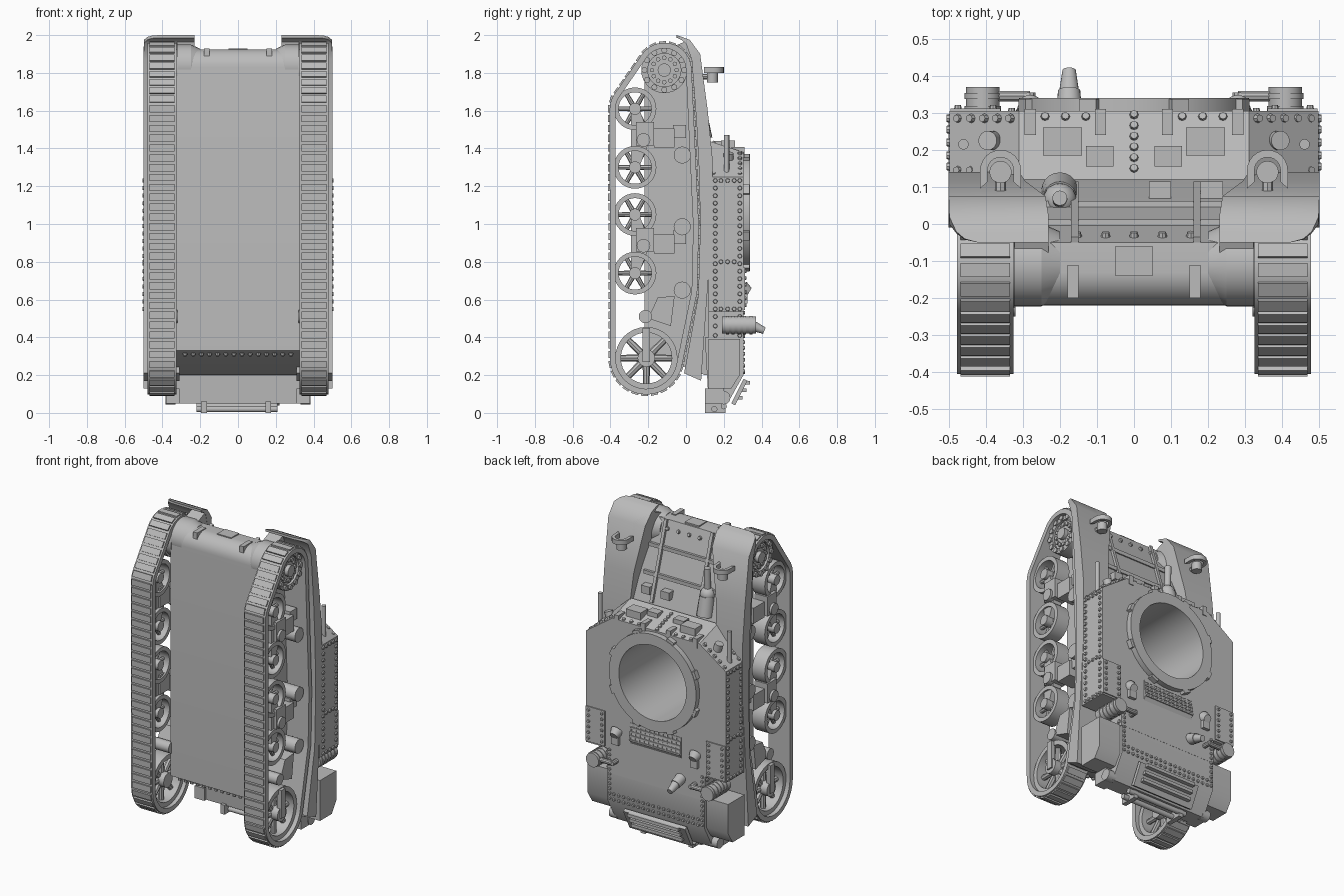
import bpy, bmesh, math
from mathutils import Vector, Matrix

cube = bpy.data.objects.get("Cube")
if cube:
    bpy.data.objects.remove(cube, do_unlink=True)
grey = bpy.data.materials.new("plain_grey")
grey.use_nodes = True
grey.diffuse_color = (.5, .5, .5, 1)
grey.node_tree.nodes["Principled BSDF"].inputs["Base Color"].default_value = grey.diffuse_color
parts = []
bm = bmesh.new()  # the part being built; finish() starts the next one

def finish(name, mirror=False):
    global bm
    bmesh.ops.recalc_face_normals(bm, faces=bm.faces)
    mesh = bpy.data.meshes.new(name)
    bm.to_mesh(mesh)
    bm.free()
    bm = bmesh.new()
    mesh.materials.append(grey)
    ob = bpy.data.objects.new(name, mesh)
    bpy.context.collection.objects.link(ob)
    if mirror:
        ob.modifiers.new("mirror", "MIRROR").use_mirror_merge = False
    parts.append(ob)
    return ob

def loft(sections, closed=False):
    """Skin a row of equal cross-sections, capped unless closed."""
    rows = [[bm.verts.new(p) for p in s] for s in sections]
    for i in range(0 if closed else 1, len(rows)):
        for k in range(len(rows[0])):
            bm.faces.new((rows[i - 1][k - 1], rows[i - 1][k], rows[i][k], rows[i][k - 1]))
    if not closed:
        bm.faces.new(rows[0])
        bm.faces.new(rows[-1][::-1])
    return rows

def prism(pts, a, b, axis="x"):
    """Extrude (y, z) points along x, or (x, z) points along y."""
    return loft([[(t, *p) if axis == "x" else (p[0], t, p[1]) for p in pts] for t in (a, b)])

def box(x, y, z):
    prism([(y[0], z[0]), (y[1], z[0]), (y[1], z[1]), (y[0], z[1])], *x)

def cyl(p, q, r, r2=None, n=20):
    p, q = Vector(p), Vector(q)
    m = Matrix.Translation((p + q) / 2) @ (q - p).to_track_quat("Z", "Y").to_matrix().to_4x4()
    bmesh.ops.create_cone(bm, cap_ends=True, segments=n, radius1=r, radius2=r2 or r,
                          depth=(q - p).length, matrix=m)

def axle(x0, x1, y, z, r, r2=None, n=20):
    cyl((x0, y, z), (x1, y, z), r, r2, n)

def circle(n, start=0):
    return [(math.cos(math.tau * (i + start) / n), math.sin(math.tau * (i + start) / n)) for i in range(n)]

def ring(c, axis, r0, r1, a, b, n=32):
    """Annulus around c from a to b along the x or y axis."""
    corners = ((r0, a), (r1, a), (r1, b), (r0, b))
    loft([[(t, c[0] + r * u, c[1] + r * v) if axis == "x" else (c[0] + r * u, t, c[1] + r * v)
           for r, t in corners] for u, v in circle(n)], True)

def rivets(p, q, n, normal, r=.013):
    p, q, normal = Vector(p), Vector(q), Vector(normal).normalized()
    for i in range(n):
        c = p.lerp(q, i / max(1, n - 1))
        cyl(c - normal * .004, c + normal * .009, r, r * .75, 8)

# Lower hull with rounded nose, sloping front deck and undercut tail
nose = [(-.13 - .09 * math.cos(a), 1.83 + .095 * math.sin(a)) for a in [i * math.pi / 16 for i in range(9)]]
prism([(-.22, .33)] + nose + [(-.05, 1.92), (.1, 1.44), (.14, 1.3), (.14, .2), (.1, .2)], -.325, .325)
hull = finish("lower_hull")

# Upper hull, with corner plates, raked front plate and narrow tail
half = [(.31, 1.38), (.497, 1.25), (.497, .535), (.35, .535), (.35, .38)]
for v in prism(half + [(-x, z) for x, z in half[::-1]], .12, .305, "y")[0]:
    if v.co.z > 1.3:
        v.co.z += .06
body = finish("upper_hull")

# Turret well, cut through both hull parts
cyl((0, -.2, 1.06), (0, .5, 1.06), .24, n=64)
cutter = finish("well_cutter")
for ob in (hull, body):
    mod = ob.modifiers.new("well", "BOOLEAN")
    mod.operation, mod.object, mod.solver = "DIFFERENCE", cutter, "EXACT"
    bpy.context.view_layer.objects.active = ob
    bpy.ops.object.modifier_apply(modifier="well")
parts.remove(cutter)
bpy.data.objects.remove(cutter, do_unlink=True)
ring((0, 1.06), "y", .24, .31, .3, .34, 64)
for u, v in circle(8, .5):
    lug = [(a * u - b * v, 1.06 + a * v + b * u) for a, b in ((.3, -.025), (.327, -.025), (.327, .025), (.3, .025))]
    prism(lug, .3, .337, "y")
finish("turret_ring")

# Rear deck, tail rack and stowage boxes
prism([(.1, .4), (.304, .4), (.304, .2), (.22, .05), (.12, .05)], -.345, .345)
rivets((-.28, -.19, .31), (.28, -.19, .31), 14, (0, -.3, -1))
finish("rear_deck")
prism([(.24, .05), (.26, .04), (.325, .17), (.305, .18)], -.22, .22)
for y, z in ((.15, .02), (.2, .035)):
    axle(-.22, .21, y, z, .016)
for x in (-.18, .16):
    box((x - .015, x + .015), (.1, .21), (0, .06))
for z in (.08, .12, .16):
    box((-.18, .18), (.23 + z / 2, .26 + z / 2), (z - .01, z + .01))
finish("tail_rack")
prism([(.12, .39), (.285, .39), (.285, .2), (.24, .13), (.12, .13)], .34, .5)
axle(.33, .385, .2, .08, .035)
box((.31, .38), (.1, .2), (.05, .13))
finish("stowage_boxes", True)

# Fenders: rounded outer corner at the front tip, inner walls down to the deck
top = [(-.05, 2), (-.04, 1.997), (-.02, 1.99), (.02, 1.975), (.075, 1.9), (.115, 1.6),
       (.14, 1.35), (.14, 1), (.11, .6), (.08, .17)]
low = [(-.05, 1.985), (-.042, 1.983), (-.025, 1.975), (0, 1.955), (.03, 1.87), (.055, 1.55),
       (.068, 1.3), (.076, 1), (.065, .62), (-.01, .21)]
sheet, wall = [], []
for (ya, za), (yb, zb) in zip(top, low):
    inner, outer = .31 - .08 * min(1, max(0, (za - 1.5) / .45)), .5
    if za > 1.95:
        outer -= .08 * (1 - math.sqrt(max(0, 1 - ((.04 - ya) / .09) ** 2)))
    sheet.append([(inner, ya, za), (outer, ya, za), (outer, yb, zb), (inner, yb, zb)])
    if 1.3 < za < 1.98:
        wall.append([(inner, ya, za), (.323, ya, za), (.323, yb - .08, zb - .02), (inner, yb - .08, zb - .02)])
loft(sheet)
loft(wall)
finish("fenders", True)

# Tracks wrap tightly round the wheels
def chain(seq):
    out = []
    for p in seq:
        while len(out) > 1 and (out[-1] - out[-2]).cross(p - out[-2]) <= 0:
            out.pop()
        out.append(p)
    return out[:-1]

rounds = [(-.21, .29, .193), (-.27, 1.61, .134), (-.115, 1.815, .145), (-.02, .985, .088), (-.02, .65, .08)]
dots = sorted((Vector((y + r * u, z + r * v)) for y, z, r in rounds for u, v in circle(48)), key=tuple)
loop = chain(dots) + chain(dots[::-1])
segs = [(a, (b - a).normalized(), (b - a).length) for a, b in zip(loop, loop[1:] + loop[:1])]
step, path, done, k = sum(s[2] for s in segs) / 160, [], 0, 0
for i in range(160):
    while k < len(segs) - 1 and i * step > done + segs[k][2]:
        done += segs[k][2]
        k += 1
    path.append((segs[k][0] + segs[k][1] * (i * step - done), segs[k][1]))
band = []
for p, t in path:
    q = p + Vector((-t.y, t.x)) * .03
    band.append([(.325, *p), (.478, *p), (.478, *q), (.325, *q)])
loft(band, True)
for p, t in path[::2]:
    n = Vector((t.y, -t.x))
    prism([p + t * u + n * v for u, v in ((-.019, -.005), (.019, -.005), (.019, .008), (-.019, .008))], .335, .468)
finish("tracks", True)

# Wheels
def spoked(y, z, r, rim, count, x0, x1):
    ring((y, z), "x", r - rim, r, x0, x1)
    axle(x0, x1 + .01, y, z, r * .28)
    c = Vector(((x0 + x1) / 2, y, z))
    for u, v in circle(count):
        d = Vector((0, u, v))
        cyl(c + d * r * .2, c + d * (r - rim * .5), r * .12, r * .1, 8)

for z in (1.61, 1.3, 1.05, .74):
    spoked(-.27, z, .113, .026, 6, .36, .45)
finish("road_wheels", True)
spoked(-.21, .29, .165, .03, 8, .35, .45)
box((.44, .47), (-.23, -.19), (.27, .45))
prism([(-.2, .5), (-.08, .46), (-.06, .62), (-.15, .61)], .32, .44)
axle(.32, .45, -.215, .51, .035)
finish("rear_idlers", True)
axle(.32, .435, -.115, 1.815, .11, n=32)
ring((-.115, 1.815), "x", .088, .122, .36, .45)
axle(.4, .46, -.115, 1.815, .035)
for u, v in circle(12):
    for d, x, r in ((.105, .46, .016), (.065, .446, .012)):
        axle(.43, x, -.115 + d * u, 1.815 + d * v, r, n=8)
finish("drive_sprockets", True)

# Suspension brackets and return rollers
for z in (1.455, .895):
    box((.32, .44), (-.17, -.06), (z - .05, z + .05))
    box((.32, .42), (-.07, 0), (z, z + .07))
    box((.37, .46), (-.265, -.17), (z - .04, z + .085))
    arm = [(-.29, -.16), (-.25, -.16), (-.2, -.03), (-.2, .03), (-.25, .16), (-.29, .16)]
    prism([(y, z + d) for y, d in arm], .38, .44)
    axle(.4, .475, -.225, z - .01, .036)
for z in (1.365, .985, .65):
    axle(.32, .45, -.02, z, .045)
finish("suspension", True)

# Nose and front deck fittings
axle(.25, .324, -.11, 1.838, .112, n=32)
axle(.2, .25, -.11, 1.838, .09, .112, 32)
box((.15, .18), (-.2, -.11), (1.86, 1.93))
finish("final_drives", True)
box((-.05, .05), (-.14, -.06), (1.9, 1.93))
rivets((-.23, -.03, 1.87), (.23, -.03, 1.87), 7, (0, .94, .35))
for x in (-.16, .17):
    prism([(-.05, 1.92), (-.035, 1.925), (.115, 1.445), (.1, 1.44)], x - .01, x + .01)
for y, z in ((0, 1.76), (.05, 1.6)):
    box((-.26, .26), (y - .02, y + .012), (z - .012, z + .012))
for x in (.07, .21):
    box((x - .03, x + .03), (.06, .115), (1.49, 1.54))
finish("front_deck_fittings")
cyl((-.2, .09, 1.45), (-.2, .07, 1.57), .05, .045)
bmesh.ops.create_uvsphere(bm, u_segments=20, v_segments=12, radius=.045, matrix=Matrix.Translation((-.2, .065, 1.58)))
cyl((-.2, .065, 1.6), (-.2, .07, 1.75), .02)
finish("hull_gun")

# Headlamps with arched guards
cyl((.36, .14, 1.75), (.36, .14, 1.8), .03)
cyl((.36, .08, 1.78), (.36, .14, 1.78), .015, n=8)
arch = [(1, -.9)] + circle(24)[:13] + [(-1, -.9)]
loft([[(.36 + r * u, .145 + r * v, z) for r, z in ((.035, 1.8), (.055, 1.8), (.055, 1.83), (.035, 1.83))]
      for u, v in arch])
finish("headlamps", True)

# Front plate: visors, hinges, ports and aerial posts
for x0, x1, y0, y1, d in ((.14, .245, .185, .26, .035), (.055, .13, .155, .21, .02),
                          (.075, .105, .24, .31, .02), (.265, .295, .24, .31, .02)):
    z = 1.44 - .33 * ((y0 + y1) / 2 - .12)
    box((x0, x1), (y0, y1), (z - .04, z + d))
rivets((.13, .29, 1.385), (.24, .29, 1.385), 3, (0, .3, 1))
for y in (.145, .285):
    rivets((.335, y, 1.375), (.475, y, 1.265), 5, (.55, 0, .83))
cyl((.38, .225, 1.33), (.395, .225, 1.375), .026)
cyl((.46, .215, 1.25), (.46, .215, 1.47), .014)
finish("front_plate_fittings", True)
rivets((0, .15, 1.43), (0, .295, 1.385), 6, (0, .3, 1))
finish("centre_rivets")

# Riveted seams on flanks and deck
for y in (.155, .285):
    rivets((.497, y, .55), (.497, y, 1.23), 18, (1, 0, 0))
    rivets((.35, y, .41), (.35, y, .51), 3, (1, 0, 0))
for z in (1.23, .8, .55):
    rivets((.497, .185, z), (.497, .255, z), 3, (1, 0, 0))
box((.36, .495), (.3, .312), (.545, .77))
for x, y, z, x2, z2, n in ((.33, .304, .22, .33, .53, 11), (.02, .304, .215, .3, .215, 9), (.02, .304, .25, .3, .25, 9),
                           (.38, .312, .57, .38, .75, 6), (.475, .312, .57, .475, .75, 6)):
    rivets((x, y, z), (x2, y, z2), n, (0, 1, 0), .011)
finish("seam_rivets", True)

# Engine deck: grille on a ramp, hoods, exhaust drums, filler cone
prism([(.3, .75), (.318, .635), (.3, .6)], -.18, .18)
for i in range(5):
    box((-.18, .18), (.3, .324 - i * .004), (.633 + i * .025, .643 + i * .025))
for i in range(12):
    prism([(.3, .74), (.306, .74), (.322, .635), (.3, .635)], -.18 + i * .0318, -.17 + i * .0318)
finish("engine_grille")
cyl((.28, .3, .66), (.28, .335, .64), .04, .025)
box((.255, .305), (.3, .325), (.58, .63))
for y0, y1, r in [(.19, .37, .045)] + [(y - .008, y + .008, .049) for y in (.22, .25, .28, .31, .345)]:
    cyl((.408, y0, .465), (.408, y1, .465), r)
axle(.28, .38, .345, .47, .015, n=10)
cyl((.28, .3, .47), (.28, .355, .47), .015, n=10)
finish("exhaust_and_hoods", True)
cyl((-.175, .3, .48), (-.175, .36, .46), .035, .03)
cyl((-.175, .35, .463), (-.175, .415, .435), .028, .018)
finish("deck_cone")

for ob in bpy.context.scene.objects:
    ob.select_set(ob in parts)
bpy.context.view_layer.objects.active = hull
bpy.ops.object.shade_smooth_by_angle(angle=math.radians(35))
